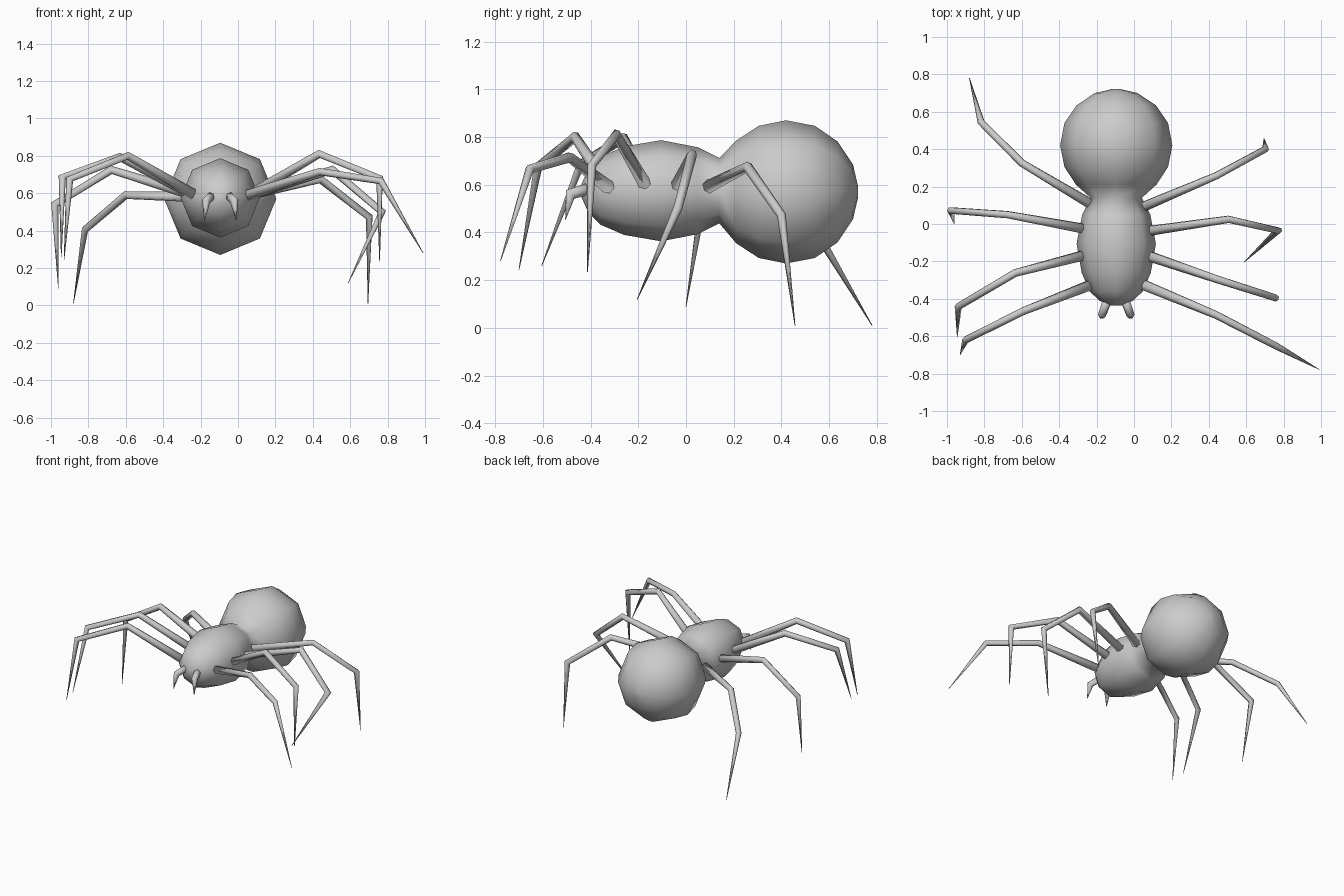
import bpy, bmesh
from math import cos, sin, pi
from mathutils import Vector

if "Cube" in bpy.data.objects:
    bpy.data.objects.remove(bpy.data.objects["Cube"])

CX, CZ = -0.095, 0.575  # body axis


def finish(name, bm):
    bmesh.ops.recalc_face_normals(bm, faces=bm.faces)
    mesh = bpy.data.meshes.new(name)
    bm.to_mesh(mesh)
    bm.free()
    for p in mesh.polygons:
        p.use_smooth = True
    obj = bpy.data.objects.new(name, mesh)
    bpy.context.collection.objects.link(obj)
    return obj


def skin(bm, rings):
    """Join neighbouring rings and close both ends."""
    n = len(rings[0])
    for a, b in zip(rings, rings[1:]):
        for i in range(n):
            j = (i + 1) % n
            bm.faces.new((a[i], a[j], b[j], b[i]))
    bm.faces.new(rings[0])
    bm.faces.new(rings[-1])
    bmesh.ops.remove_doubles(bm, verts=bm.verts, dist=0.0005)


def tube(name, points, radii, sides=6):
    """Tapered tube with mitred joints along a bent path."""
    pts = [Vector(p) for p in points]
    bm = bmesh.new()
    rings = []
    d = (pts[1] - pts[0]).normalized()
    u = d.cross(Vector((0, 1, 0.2))).normalized()
    v = d.cross(u)
    ring = [pts[0] + radii[0] * (u * cos(2 * pi * i / sides) + v * sin(2 * pi * i / sides))
            for i in range(sides)]
    rings.append([bm.verts.new(p) for p in ring])
    offs = [(p - pts[0]) / radii[0] for p in ring]
    for k in range(1, len(pts)):
        d = (pts[k] - pts[k - 1]).normalized()
        nxt = (pts[k + 1] - pts[k]).normalized() if k + 1 < len(pts) else d
        plane = (d + nxt).normalized()
        # slide the section along the segment onto the mitre plane
        offs2 = [o - d * (o.dot(plane) / d.dot(plane)) for o in offs]
        rings.append([bm.verts.new(pts[k] + o * radii[k]) for o in offs2])
        # turn the section into the next segment
        q = d.rotation_difference(nxt)
        offs = [q @ o for o in offs]
    skin(bm, rings)
    return finish(name, bm)


# body: eight-sided lathe along y (head, waist, abdomen)
profile = [(-0.437, 0.03), (-0.41, 0.09), (-0.36, 0.142), (-0.26, 0.185), (-0.105, 0.212),
           (0.05, 0.182), (0.14, 0.137), (0.21, 0.215), (0.305, 0.277), (0.42, 0.30),
           (0.54, 0.277), (0.635, 0.212), (0.70, 0.115), (0.722, 0.02)]
bm = bmesh.new()
skin(bm, [[bm.verts.new((CX + r * sin(pi * i / 4), y, CZ - 0.005 * (y > 0.2) + r * cos(pi * i / 4)))
           for i in range(8)] for y, r in profile])
finish("body", bm)

# legs: base, two knees, tip (each one posed differently)
legs = {
    "left_leg_1": [(-0.23, -0.325, 0.59), (-0.59, -0.465, 0.80), (-0.90, -0.62, 0.675), (-0.93, -0.70, 0.245)],
    "left_leg_2": [(-0.24, -0.16, 0.59), (-0.635, -0.262, 0.795), (-0.94, -0.442, 0.685), (-0.945, -0.605, 0.26)],
    "left_leg_3": [(-0.24, -0.03, 0.59), (-0.677, 0.05, 0.725), (-0.98, 0.072, 0.54), (-0.96, 0.0, 0.09)],
    "left_leg_4": [(-0.22, 0.10, 0.58), (-0.60, 0.326, 0.59), (-0.818, 0.545, 0.405), (-0.88, 0.78, 0.01)],
    "right_leg_1": [(0.05, -0.325, 0.59), (0.44, -0.487, 0.715), (0.765, -0.655, 0.665), (0.99, -0.778, 0.28)],
    "right_leg_2": [(0.06, -0.165, 0.59), (0.435, -0.293, 0.81), (0.757, -0.395, 0.68), (0.757, -0.413, 0.235)],
    "right_leg_3": [(0.06, -0.04, 0.59), (0.505, 0.025, 0.725), (0.77, -0.035, 0.50), (0.588, -0.205, 0.118)],
    "right_leg_4": [(0.045, 0.09, 0.59), (0.44, 0.258, 0.675), (0.702, 0.40, 0.472), (0.695, 0.457, 0.01)],
}
for name, path in legs.items():
    tube(name, path, [0.029, 0.021, 0.019, 0.0015])

# fangs, mirrored about the body axis
for side, s in (("left", -1), ("right", 1)):
    tube(side + "_fang",
         [(CX + s * 0.045, -0.40, 0.585), (CX + s * 0.075, -0.485, 0.56), (CX + s * 0.085, -0.505, 0.455)],
         [0.026, 0.023, 0.0015])
